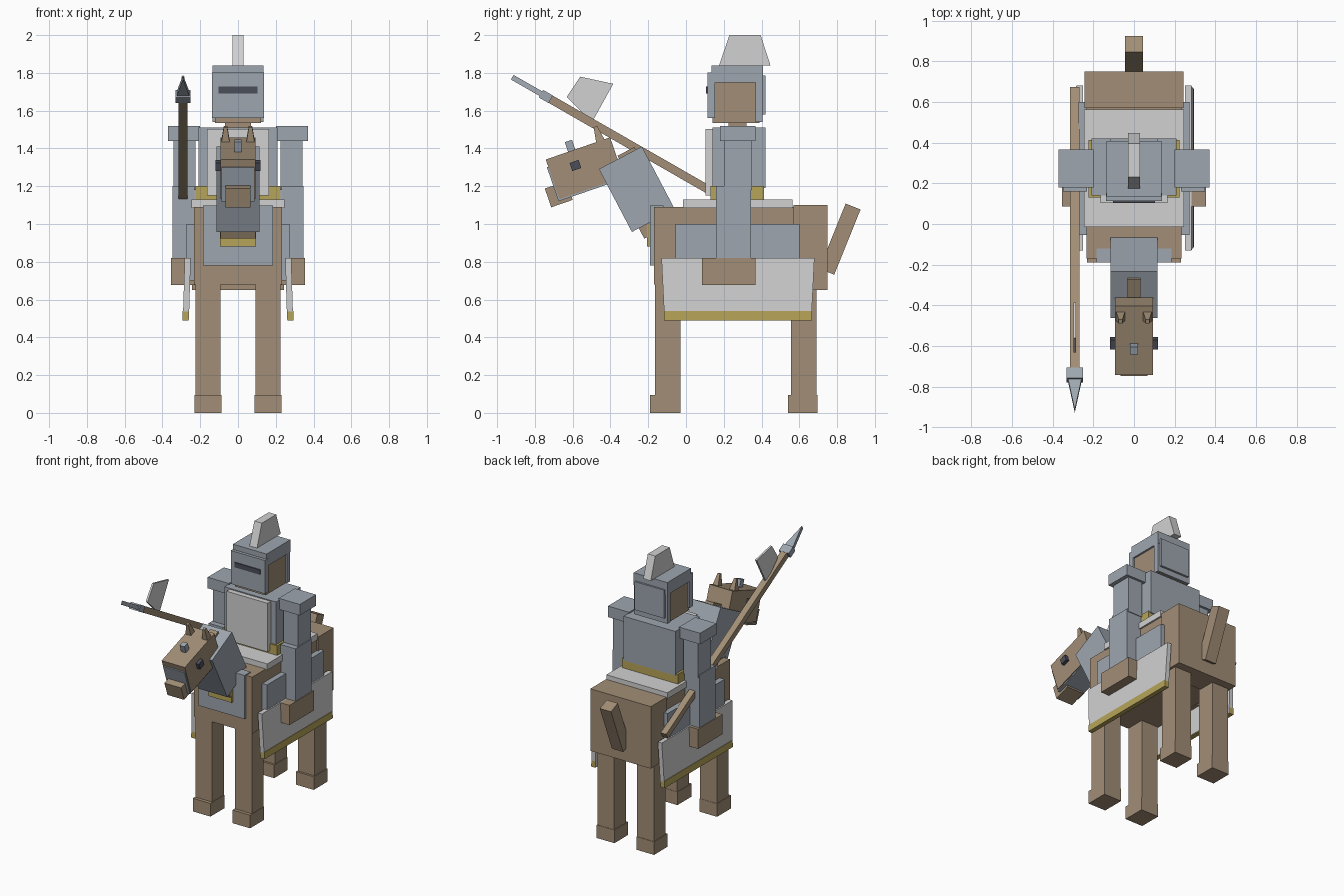
import bpy, bmesh, math
from mathutils import Matrix, Vector

cube = bpy.data.objects.get("Cube")
if cube:
    bpy.data.objects.remove(cube, do_unlink=True)


def material(name, r, g, b):
    m = bpy.data.materials.new(name)
    m.use_nodes = True
    m.diffuse_color = (r, g, b, 1)
    m.node_tree.nodes["Principled BSDF"].inputs["Base Color"].default_value = (r, g, b, 1)
    return m


BROWN = material("brown", 0.36, 0.27, 0.18)
STEEL = material("steel", 0.34, 0.38, 0.43)
PALE = material("pale_grey", 0.64, 0.64, 0.64)
GOLD = material("gold", 0.47, 0.37, 0.10)
DARK = material("dark_slate", 0.07, 0.075, 0.10)


def finish(name, bm, mat):
    bmesh.ops.recalc_face_normals(bm, faces=bm.faces)
    me = bpy.data.meshes.new(name)
    bm.to_mesh(me)
    bm.free()
    me.materials.append(mat)
    ob = bpy.data.objects.new(name, me)
    bpy.context.collection.objects.link(ob)
    return ob


def box(name, mat, x, y, z, top=1.0):
    """Upright box from ranges; top scales the upper face."""
    lo, hi = Vector((x[0], y[0], z[0])), Vector((x[1], y[1], z[1]))
    return turned(name, mat, (lo + hi) / 2, hi - lo, 0, top)


def turned(name, mat, centre, size, angle, top=1.0):
    """Box pitched about the x axis by angle in degrees."""
    bm = bmesh.new()
    bmesh.ops.create_cube(bm, size=1)
    for v in bm.verts:
        if v.co.z > 0:
            v.co.x *= top
            v.co.y *= top
    bm.transform(Matrix.Translation(centre)
                 @ Matrix.Rotation(math.radians(angle), 4, 'X')
                 @ Matrix.Diagonal((*size, 1)))
    return finish(name, bm, mat)


def prism(name, mat, points, a, b):
    """Side profile of (y, z) points, extruded from x = a to x = b."""
    bm = bmesh.new()
    face = bm.faces.new([bm.verts.new((a, y, z)) for y, z in points])
    new = bmesh.ops.extrude_face_region(bm, geom=[face])["geom"]
    bmesh.ops.translate(bm, vec=(b - a, 0, 0),
                        verts=[v for v in new if isinstance(v, bmesh.types.BMVert)])
    return finish(name, bm, mat)


def wide(w):
    return (-w, w)


def pair(name, mat, x, y, z, top=1.0):
    """The same box on both sides."""
    box("left_" + name, mat, x, y, z, top)
    box("right_" + name, mat, (-x[1], -x[0]), y, z, top)


# Horse body, legs and tail
box("horse_body", BROWN, wide(0.233), (-0.17, 0.6), (0.68, 1.09))
box("horse_rump", BROWN, wide(0.243), (0.57, 0.75), (0.65, 1.10))
pair("front_leg", BROWN, (0.092, 0.226), (-0.165, -0.03), (0, 0.69))
pair("front_hoof", BROWN, (0.088, 0.23), (-0.19, -0.028), (0, 0.095))
pair("hind_leg", BROWN, (0.092, 0.226), (0.555, 0.692), (0, 0.69))
pair("hind_hoof", BROWN, (0.088, 0.23), (0.54, 0.695), (0, 0.095))
turned("tail", BROWN, (0, 0.815, 0.92), (0.09, 0.085, 0.372), -22)

# Horse neck with armour
turned("neck", BROWN, (0, -0.25, 1.15), (0.185, 0.16, 0.43), 27.7)
turned("neck_armour", STEEL, (0, -0.26, 1.184), (0.23, 0.257, 0.376), 27.7)
turned("mane", BROWN, (0, -0.295, 1.34), (0.066, 0.10, 0.10), 27.7)

# Horse head, placed in its own tilted frame
TILT = 19
HEAD = Vector((0, -0.536, 1.295))
SPIN = Matrix.Rotation(math.radians(TILT), 3, 'X')


def on_head(name, mat, offset, size, top=1.0, extra=0):
    turned(name, mat, HEAD + SPIN @ Vector(offset), size, TILT + extra, top)


on_head("horse_head", BROWN, (0, 0, 0), (0.186, 0.36, 0.222))
on_head("nose_armour", STEEL, (0, -0.05, -0.025), (0.174, 0.276, 0.19))
on_head("muzzle", BROWN, (0, -0.175, -0.085), (0.134, 0.12, 0.105))
on_head("horse_eyes", DARK, (0, -0.042, 0.03), (0.236, 0.05, 0.045))
on_head("forehead_stud", STEEL, (0, -0.035, 0.135), (0.038, 0.04, 0.06))
for side, s in (("left", 1), ("right", -1)):
    on_head(side + "_ear", BROWN, (s * 0.066, 0.125, 0.145), (0.046, 0.05, 0.09), 0.4)

# Chest armour
box("chest_armour", STEEL, wide(0.185), (-0.19, -0.12), (0.78, 1.097))
box("chest_trim", GOLD, wide(0.094), (-0.206, -0.188), (0.88, 1.0))

# Saddle, side armour and cloth
box("saddle", PALE, wide(0.245), (-0.015, 0.563), (1.085, 1.13))
pair("side_armour", STEEL, (0.22, 0.272), (-0.055, 0.6), (0.70, 1.0))
for side, s in (("left", 1), ("right", -1)):
    cloth = prism(side + "_saddle_cloth", PALE,
                  [(-0.13, 0.82), (0.68, 0.82), (0.664, 0.495), (-0.114, 0.495)],
                  s * 0.25, s * 0.282)
    trim = box(side + "_cloth_trim", GOLD, sorted((s * 0.252, s * 0.285)),
               (-0.116, 0.666), (0.49, 0.54))
    # flare the hem outwards
    for ob in (cloth, trim):
        for v in ob.data.vertices:
            v.co.x += s * 0.03 * (0.82 - v.co.z)

# Rider torso and limbs
box("belt", GOLD, wide(0.224), (0.13, 0.413), (1.12, 1.20))
box("torso", STEEL, wide(0.208), (0.14, 0.42), (1.19, 1.51))
box("breast_plate", PALE, wide(0.165), (0.103, 0.145), (1.15, 1.503))
pair("shoulder", STEEL, (0.2, 0.37), (0.18, 0.367), (1.44, 1.52))
pair("arm", STEEL, (0.225, 0.342), (0.2, 0.35), (1.18, 1.45))
pair("leg", STEEL, (0.23, 0.348), (0.16, 0.345), (0.80, 1.20))
pair("boot", BROWN, (0.228, 0.354), (0.085, 0.367), (0.677, 0.82))

# Rider head and helmet
box("rider_neck", BROWN, wide(0.07), (0.225, 0.32), (1.49, 1.56))
box("rider_head", BROWN, wide(0.122), (0.14, 0.39), (1.535, 1.78))
box("helmet_top", STEEL, wide(0.135), (0.135, 0.407), (1.75, 1.84))
box("helmet_visor", STEEL, wide(0.137), (0.113, 0.153), (1.56, 1.802))
box("helmet_back", STEEL, wide(0.135), (0.368, 0.405), (1.54, 1.76))
box("helmet_back_plate", STEEL, wide(0.118), (0.39, 0.42), (1.58, 1.785))
box("visor_slit", DARK, wide(0.103), (0.106, 0.115), (1.692, 1.727))
prism("plume", PALE, [(0.175, 1.84), (0.447, 1.84), (0.395, 2.0), (0.23, 2.0)], -0.03, 0.03)

# Lance in its own frame: local y runs from tip to butt
PITCH = -29.8
LX = -0.291
START = Vector((LX, -0.92, 1.777))
AIM = Matrix.Rotation(math.radians(PITCH), 3, 'X')


def on_lance(name, mat, a, b, w, h):
    turned(name, mat, START + AIM @ Vector((0, (a + b) / 2, 0)), (w, b - a, h), PITCH)


on_lance("lance_shaft", BROWN, 0.2, 1.825, 0.046, 0.044)
on_lance("lance_collar", STEEL, 0.175, 0.235, 0.08, 0.046)

bm = bmesh.new()
tip = [bm.verts.new(START + AIM @ Vector(p))
       for p in ((0, 0, -0.014), (0.036, 0.19, -0.014), (-0.036, 0.19, -0.014))]
new = bmesh.ops.extrude_face_region(bm, geom=[bm.faces.new(tip)])["geom"]
bmesh.ops.translate(bm, vec=AIM @ Vector((0, 0, 0.028)),
                    verts=[v for v in new if isinstance(v, bmesh.types.BMVert)])
finish("lance_tip", bm, STEEL)

prism("lance_pennant", PALE,
      [(-0.56, 1.78), (-0.385, 1.742), (-0.497, 1.54), (-0.632, 1.672)],
      LX - 0.007, LX + 0.007)
